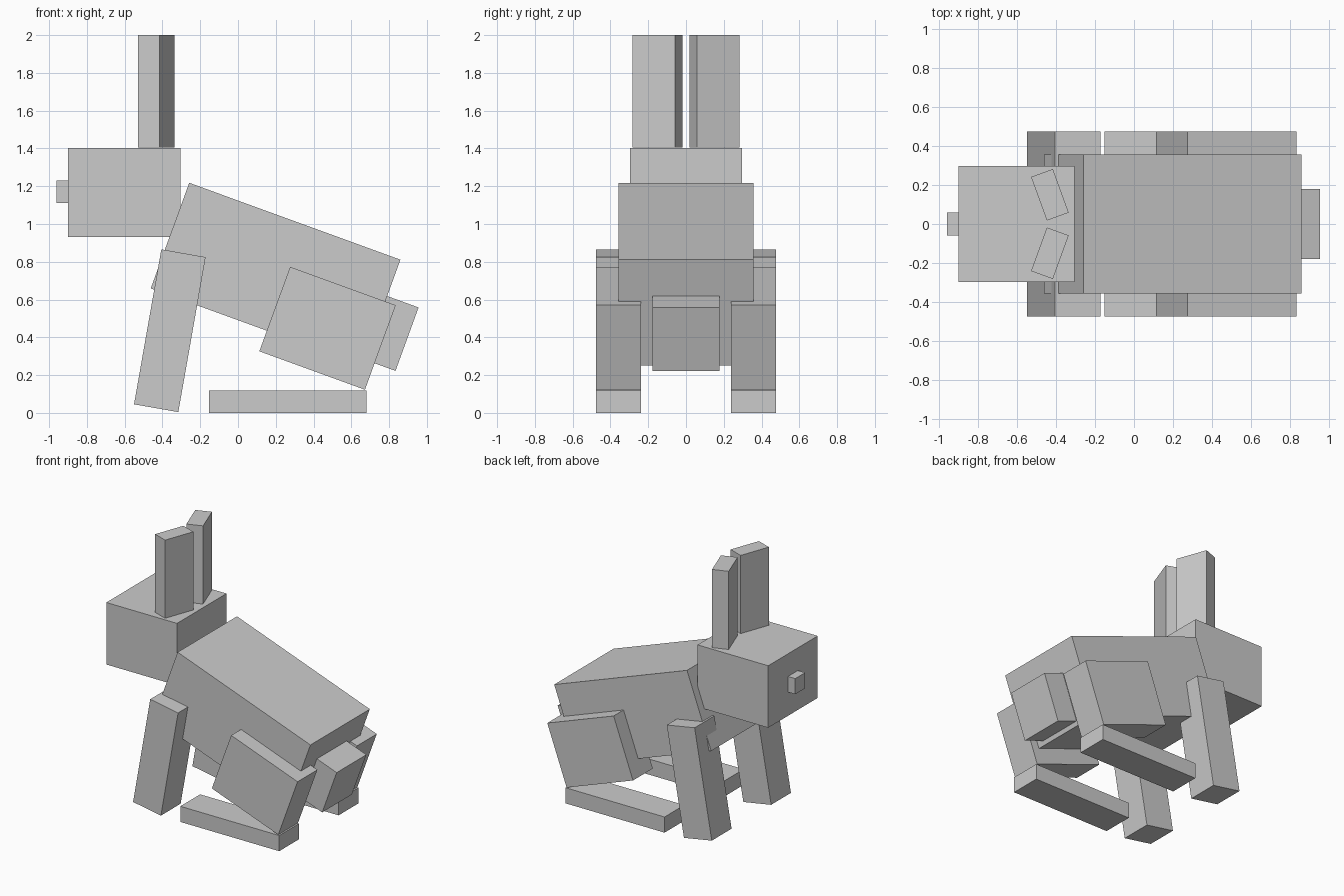
import bpy
from math import radians

if "Cube" in bpy.data.objects:
    bpy.data.objects.remove(bpy.data.objects["Cube"])


def box(name, center, size, pitch=0, yaw=0):
    """Cuboid by centre and size; pitch turns about y, yaw about z (degrees)."""
    bpy.ops.mesh.primitive_cube_add(size=1, location=center,
                                    rotation=(0, radians(pitch), radians(yaw)))
    ob = bpy.context.object
    ob.name = name
    ob.scale = size
    return ob


# Sloping body and tail
box("body", (0.199, 0, 0.735), (1.19, 0.714, 0.595), pitch=20)
box("tail", (0.783, 0, 0.431), (0.238, 0.357, 0.357), pitch=20)

# Head and nose
box("head", (-0.603, 0, 1.166), (0.595, 0.595, 0.472))
box("nose", (-0.902, 0, 1.17), (0.119, 0.119, 0.119))

# Paired parts
for side, s in (("left", 1), ("right", -1)):
    box(f"{side}_ear", (-0.432, s * 0.15, 1.7025), (0.119, 0.238, 0.595), yaw=s * 20)
    box(f"{side}_front_leg", (-0.361, s * 0.357, 0.435), (0.238, 0.238, 0.833), pitch=10)
    box(f"{side}_haunch", (0.474, s * 0.357, 0.448), (0.595, 0.238, 0.476), pitch=20)
    box(f"{side}_hind_foot", (0.264, s * 0.357, 0.0595), (0.833, 0.238, 0.119))
